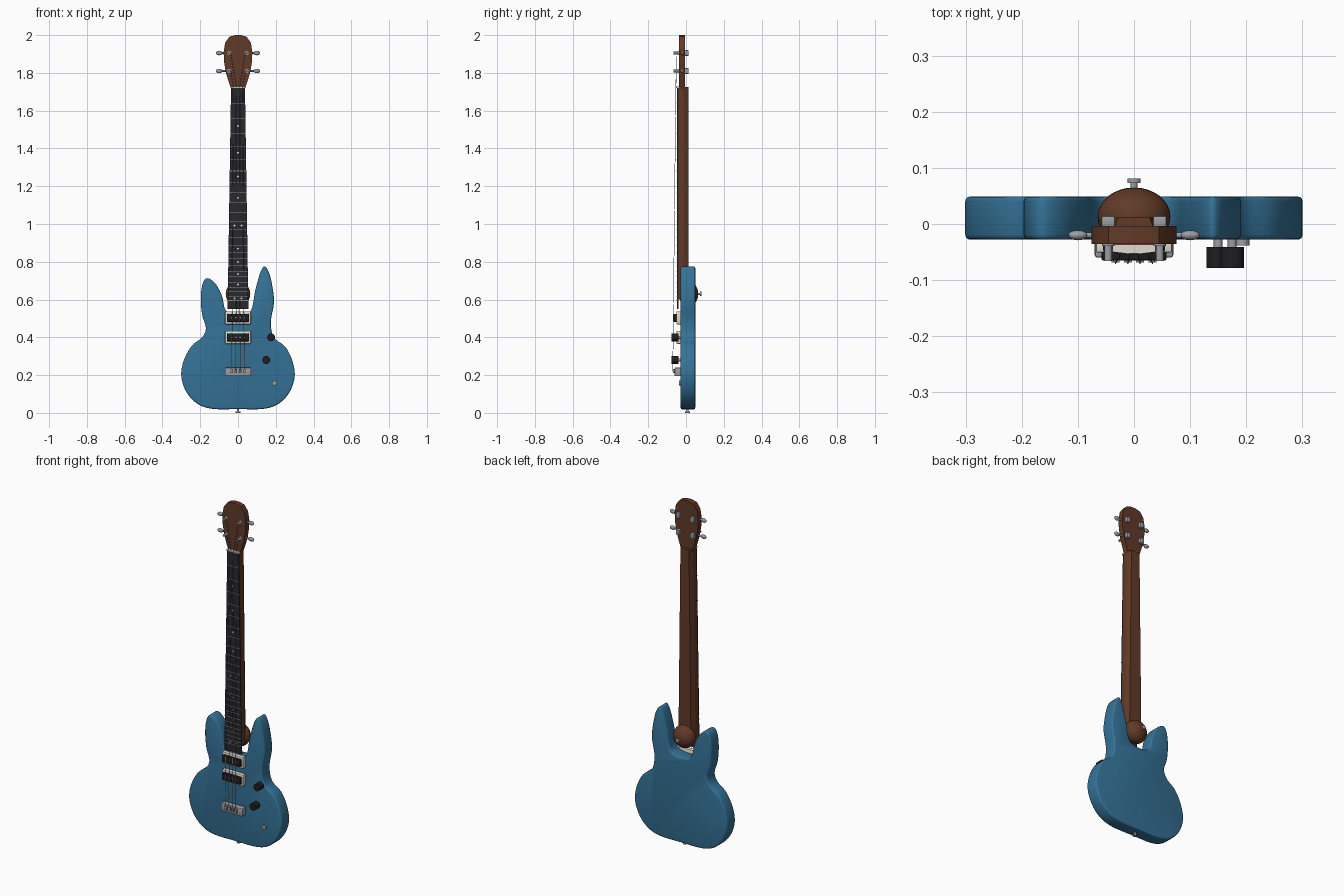
import bpy, bmesh, math
from mathutils import Vector, Matrix

if "Cube" in bpy.data.objects:
    bpy.data.objects.remove(bpy.data.objects["Cube"])


def material(name, rgb):
    m = bpy.data.materials.new(name)
    m.use_nodes = True
    m.diffuse_color = (*rgb, 1)
    m.node_tree.nodes["Principled BSDF"].inputs["Base Color"].default_value = (*rgb, 1)
    return m


blue = material("blue paint", (0.035, 0.17, 0.31))
brown = material("brown wood", (0.12, 0.042, 0.02))
board = material("dark fingerboard", (0.02, 0.02, 0.026))
black = material("black plastic", (0.013, 0.013, 0.016))
cream = material("cream plastic", (0.75, 0.72, 0.62))
metal = material("grey metal", (0.33, 0.34, 0.36))


def finish(name, bm, mat, smooth=False):
    bmesh.ops.recalc_face_normals(bm, faces=bm.faces)
    me = bpy.data.meshes.new(name)
    bm.to_mesh(me)
    bm.free()
    me.materials.append(mat)
    ob = bpy.data.objects.new(name, me)
    bpy.context.collection.objects.link(ob)
    if smooth:
        bpy.ops.object.select_all(action='DESELECT')
        ob.select_set(True)
        bpy.context.view_layer.objects.active = ob
        bpy.ops.object.shade_smooth_by_angle(angle=math.radians(35))
    return ob


def box(name, mat, center, size, bevel=0):
    bm = bmesh.new()
    bmesh.ops.create_cube(bm, size=1, matrix=Matrix.Translation(center) @ Matrix.Diagonal((*size, 1)))
    if bevel:
        bmesh.ops.bevel(bm, geom=bm.edges[:], offset=bevel, segments=2, affect='EDGES', profile=0.5)
    return finish(name, bm, mat, bool(bevel))


def rod(name, mat, a, b, r, sides=12, r2=None):
    a, b = Vector(a), Vector(b)
    d = b - a
    bm = bmesh.new()
    bmesh.ops.create_cone(bm, cap_ends=True, segments=sides, radius1=r, radius2=r2 or r, depth=d.length,
                          matrix=Matrix.Translation((a + b) / 2) @ d.to_track_quat('Z', 'Y').to_matrix().to_4x4())
    return finish(name, bm, mat, sides > 8)


def ball(name, mat, center, radii, u=24, v=14):
    bm = bmesh.new()
    bmesh.ops.create_uvsphere(bm, u_segments=u, v_segments=v, radius=1,
                              matrix=Matrix.Translation(center) @ Matrix.Diagonal((*radii, 1)))
    return finish(name, bm, mat, True)


def spline(points, steps):
    """Closed smooth loop through the points."""
    out, n = [], len(points)
    for i in range(n):
        p0, p1, p2, p3 = (Vector(points[(i + k) % n]) for k in (-1, 0, 1, 2))
        for s in range(steps):
            t = s / steps
            out.append(0.5 * (2 * p1 + (p2 - p0) * t + (2 * p0 - 5 * p1 + 4 * p2 - p3) * t * t
                              + (3 * p1 - p0 - 3 * p2 + p3) * t ** 3))
    return out


def slab(name, mat, outline, front, back, bevel):
    """Outline in x and z, given thickness along y, with rounded rims."""
    bm = bmesh.new()
    face = bm.faces.new([bm.verts.new((p[0], front, p[1])) for p in outline])
    ext = bmesh.ops.extrude_face_region(bm, geom=[face])
    bmesh.ops.translate(bm, vec=(0, back - front, 0),
                        verts=[e for e in ext["geom"] if isinstance(e, bmesh.types.BMVert)])
    if bevel:
        rims = [e for e in bm.edges if abs(e.verts[0].co.y - e.verts[1].co.y) < 1e-6]
        bmesh.ops.bevel(bm, geom=rims, offset=bevel, segments=3, affect='EDGES', profile=0.5)
    return finish(name, bm, mat, True)


def loft(name, mat, lower, upper):
    """Straight skin between two matching sections."""
    bm = bmesh.new()
    a = [bm.verts.new(p) for p in lower]
    b = [bm.verts.new(p) for p in upper]
    n = len(a)
    for i in range(n):
        bm.faces.new((a[i], a[(i + 1) % n], b[(i + 1) % n], b[i]))
    bm.faces.new(a)
    bm.faces.new(b)
    return finish(name, bm, mat)


# Body with two horns and an open neck slot
body_outline = [
    (0, 0.02), (-0.13, 0.021), (-0.21, 0.045), (-0.27, 0.105), (-0.3, 0.19), (-0.288, 0.275),
    (-0.245, 0.355), (-0.19, 0.4), (-0.17, 0.45), (-0.19, 0.52), (-0.197, 0.61), (-0.187, 0.685),
    (-0.162, 0.713), (-0.12, 0.685), (-0.085, 0.62), (-0.069, 0.55), (-0.035, 0.522), (0.035, 0.522),
    (0.072, 0.55), (0.092, 0.65), (0.119, 0.745), (0.142, 0.775), (0.167, 0.735), (0.185, 0.65),
    (0.19, 0.58), (0.174, 0.48), (0.19, 0.4), (0.25, 0.35), (0.288, 0.275), (0.3, 0.19),
    (0.27, 0.105), (0.21, 0.045), (0.13, 0.021)]
slab("body", blue, spline(body_outline, 5), -0.028, 0.049, 0.009)

# Neck, heel and headstock
NUT, BRIDGE, END = 1.72, 0.22, 0.55


def half_width(z):
    return 0.055 + (0.037 - 0.055) * (z - END) / (NUT - END)


def neck_section(z):
    w = half_width(z)
    return [(-w, -0.039, z), (w, -0.039, z), (w, -0.012, z), (w * 0.75, 0.012, z),
            (-w * 0.75, 0.012, z), (-w, -0.012, z)]


def board_section(z):
    w = half_width(z)
    return [(-w, -0.047, z), (w, -0.047, z), (w, -0.039, z), (-w, -0.039, z)]


loft("neck", brown, neck_section(0.6), neck_section(NUT + 0.005))
loft("fingerboard", board, board_section(END), board_section(NUT))
ball("neck_heel", brown, (0, 0.013, 0.63), (0.065, 0.052, 0.065), 32, 18)
right_edge = [(0.037, 1.715), (0.05, 1.755), (0.064, 1.8), (0.074, 1.86), (0.076, 1.91),
              (0.068, 1.96), (0.045, 1.992), (0.015, 2.0)]
head_outline = right_edge + [(-x, z) for x, z in reversed(right_edge)]
slab("headstock", brown, head_outline, -0.036, -0.004, 0)
box("nut", cream, (0, -0.045, NUT + 0.003), (0.076, 0.016, 0.008))

# Frets and position dots
def fret_z(n):
    return BRIDGE + (NUT - BRIDGE) * 2 ** (-n / 12)


for n in range(1, 25):
    box(f"fret_{n}", metal, (0, -0.0475, fret_z(n)), (2 * half_width(fret_z(n)), 0.003, 0.003))
for n in (3, 5, 7, 9, 12, 15, 17, 19, 21, 24):
    z = (fret_z(n) + fret_z(n - 1)) / 2
    for x in ((-0.018, 0.018) if n % 12 == 0 else (0,)):
        rod(f"dot_{n}", cream, (x, -0.046, z), (x, -0.0478, z), 0.005)

# Pickups
for label, z in (("neck", 0.503), ("middle", 0.4)):
    box(f"{label}_pickup_frame", cream, (0, -0.039, z), (0.136, 0.024, 0.068), 0.004)
    box(f"{label}_pickup", black, (0, -0.05, z), (0.116, 0.03, 0.042), 0.003)
    for i in range(4):
        x = -0.033 + 0.022 * i
        rod(f"{label}_pole_{i}", metal, (x, -0.06, z), (x, -0.067, z), 0.004)

# Bridge with saddles
box("bridge", metal, (0, -0.043, 0.217), (0.14, 0.034, 0.046), 0.005)
for i in range(4):
    box(f"saddle_{i}", metal, (-0.033 + 0.022 * i, -0.063, 0.222), (0.014, 0.012, 0.022))

# Control knobs, jack and strap buttons
for i, (x, z) in enumerate(((0.175, 0.4), (0.15, 0.28))):
    rod(f"knob_shaft_{i}", metal, (x, -0.02, z), (x, -0.045, z), 0.008)
    rod(f"knob_{i}", black, (x, -0.041, z), (x, -0.078, z), 0.021, 16)
rod("jack", metal, (0.193, -0.02, 0.158), (0.193, -0.038, 0.158), 0.013)
rod("bottom_button_stem", metal, (0, 0.008, 0.025), (0, 0.008, 0.006), 0.006)
rod("bottom_button_cap", metal, (0, 0.008, 0.007), (0, 0.008, 0), 0.012)
rod("heel_button_stem", metal, (0, 0.06, 0.63), (0, 0.075, 0.63), 0.006)
rod("heel_button_cap", metal, (0, 0.073, 0.63), (0, 0.081, 0.63), 0.012)

# Tuners and strings
for i, (side, z) in enumerate(((-1, 1.81), (-1, 1.905), (1, 1.905), (1, 1.81))):
    x = side * 0.046
    rod(f"tuner_post_{i}", metal, (x, -0.03, z), (x, -0.066, z), 0.007)
    rod(f"tuner_washer_{i}", metal, (x, -0.035, z), (x, -0.039, z), 0.011)
    box(f"tuner_housing_{i}", metal, (x, 0.004, z), (0.024, 0.02, 0.03), 0.003)
    rod(f"tuner_shaft_{i}", metal, (x, -0.02, z), (side * 0.09, -0.02, z), 0.005)
    ball(f"tuner_key_{i}", metal, (side * 0.1, -0.02, z), (0.018, 0.009, 0.012), 12, 8)
    t = (i - 1.5) / 1.5
    top = (t * 0.024, -0.054, NUT + 0.003)
    rod(f"string_{i}", metal, (t * 0.033, -0.07, BRIDGE), top, 0.0013, 6)
    rod(f"string_end_{i}", metal, top, (x - side * 0.007, -0.05, z), 0.0013, 6)
